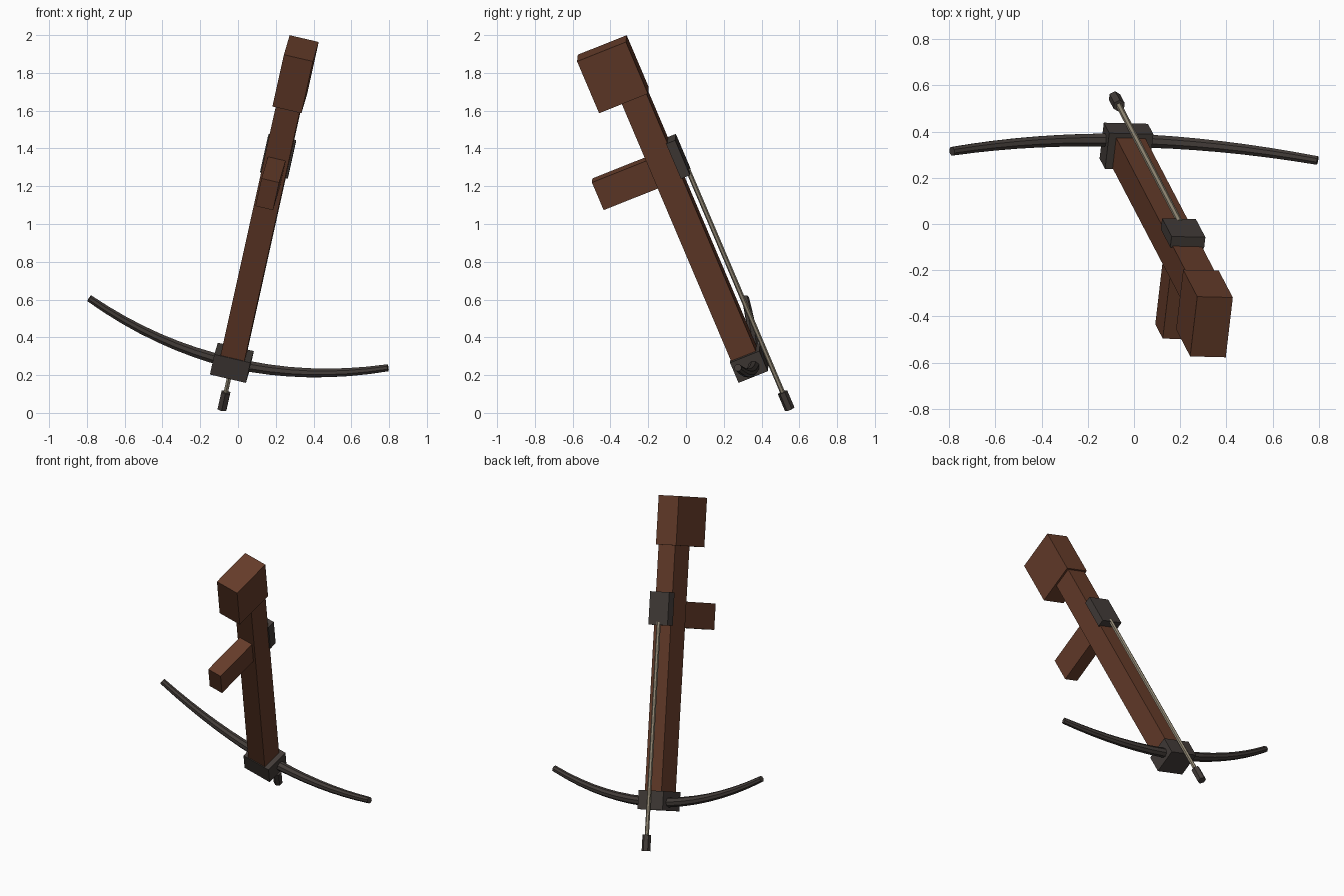
import bpy, bmesh, math
from mathutils import Matrix, Vector

default = bpy.data.objects.get("Cube")
if default:
    bpy.data.objects.remove(default, do_unlink=True)

# Tilted frame: X across the weapon, Y out of its top, Z from muzzle to butt
along = Vector((0.222, -0.425, 1)).normalized()
across = along.cross(Vector((-0.109, -0.924, -0.368))).normalized()
out = along.cross(across)
FRAME = Matrix((across, out, along)).transposed().to_4x4()
MID = -0.10  # centre line across the weapon


def material(name, color):
    m = bpy.data.materials.new(name)
    m.use_nodes = True
    m.diffuse_color = (*color, 1)
    m.node_tree.nodes["Principled BSDF"].inputs["Base Color"].default_value = (*color, 1)
    return m


wood = material("brown wood", (0.13, 0.045, 0.023))
iron = material("dark iron", (0.055, 0.045, 0.040))
shaft = material("pale shaft", (0.29, 0.25, 0.18))


def finish(bm, name, mat):
    bmesh.ops.recalc_face_normals(bm, faces=bm.faces)
    mesh = bpy.data.meshes.new(name)
    bm.to_mesh(mesh)
    bm.free()
    mesh.materials.append(mat)
    obj = bpy.data.objects.new(name, mesh)
    obj.matrix_world = FRAME
    bpy.context.collection.objects.link(obj)


def box(name, mat, width, y, z):
    """Box centred on the centre line, with (low, high) ranges in y and z."""
    bm = bmesh.new()
    size = Matrix.Diagonal((width, y[1] - y[0], z[1] - z[0], 1))
    place = Matrix.Translation((MID, sum(y) / 2, sum(z) / 2))
    bmesh.ops.create_cube(bm, size=1, matrix=place @ size)
    finish(bm, name, mat)


def rod(name, mat, radius, sides, y, z):
    """Cylinder running along the weapon."""
    bm = bmesh.new()
    bmesh.ops.create_cone(bm, cap_ends=True, segments=sides, radius1=radius,
                          radius2=radius, depth=z[1] - z[0],
                          matrix=Matrix.Translation((MID, y, sum(z) / 2)))
    finish(bm, name, mat)


def bow(name, mat, half_span, sweep, y, z, steps=16, sides=8):
    """Tapered tube swept along a parabola."""
    bm = bmesh.new()
    rings = []
    for i in range(steps + 1):
        f = 2 * i / steps - 1
        radius = 0.032 - 0.012 * abs(f)
        centre = Vector((MID + f * half_span, y, z + sweep * f * f))
        normal = Vector((-2 * sweep * f, 0, half_span)).normalized()
        ring = []
        for k in range(sides):
            t = math.tau * k / sides
            offset = normal * math.cos(t) + Vector((0, math.sin(t), 0))
            ring.append(bm.verts.new(centre + offset * radius))
        rings.append(ring)
    for a, b in zip(rings, rings[1:]):
        for k in range(sides):
            n = (k + 1) % sides
            bm.faces.new((a[k], a[n], b[n], b[k]))
    bm.faces.new(rings[0])
    bm.faces.new(rings[-1])
    finish(bm, name, mat)


# Wooden stock, butt and grip
box("stock", wood, 0.13, (0.325, 0.467), (0.10, 1.70))
box("butt", wood, 0.158, (0.196, 0.476), (1.674, 1.978))
box("grip", wood, 0.096, (0.013, 0.36), (1.172, 1.334))

# Iron fittings and the bow
box("bow_mount", iron, 0.196, (0.32, 0.488), (0.045, 0.163))
box("latch", iron, 0.15, (0.46, 0.512), (1.18, 1.385))
bow("bow_limbs", iron, 0.812, 0.175, 0.428, 0.094)

# Loaded bolt
rod("bolt_shaft", shaft, 0.013, 6, 0.505, (-0.13, 1.20))
rod("bolt_head", iron, 0.027, 6, 0.505, (-0.21, -0.11))
